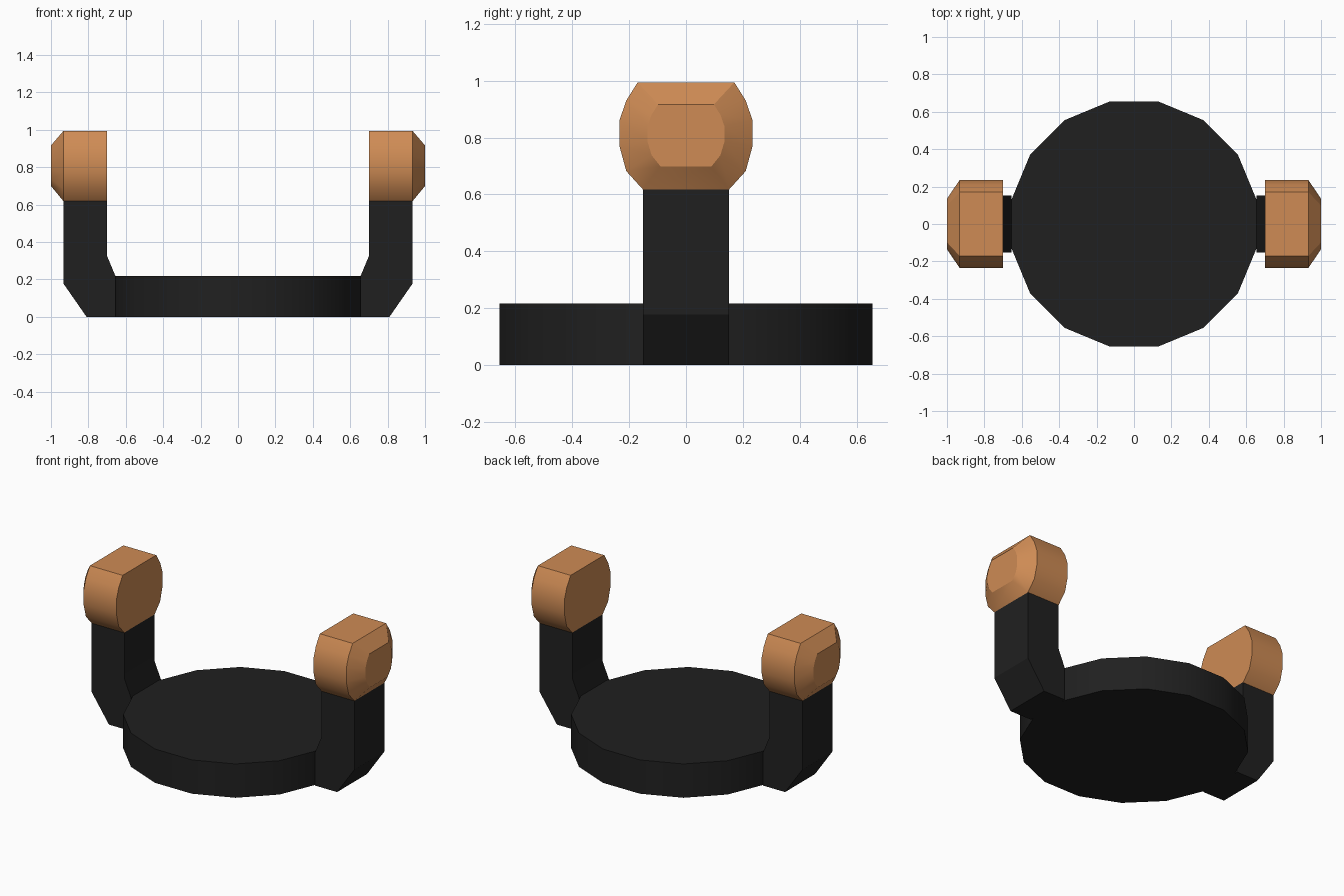
import bpy, bmesh, math

if "Cube" in bpy.data.objects:
    bpy.data.objects.remove(bpy.data.objects["Cube"])


def material(name, colour):
    m = bpy.data.materials.new(name)
    m.diffuse_color = (*colour, 1)
    m.use_nodes = True
    m.node_tree.nodes["Principled BSDF"].inputs["Base Color"].default_value = m.diffuse_color
    return m


BLACK = material("matte black", (0.0145, 0.0145, 0.0145))
COPPER = material("copper", (0.62, 0.26, 0.09))


def loft(name, rings, mat, mirror=False):
    """Skin a list of equal-length rings of points and cap both ends."""
    bm = bmesh.new()
    vs = [[bm.verts.new(p) for p in r] for r in rings]
    n = len(vs[0])
    for a, b in zip(vs, vs[1:]):
        for i in range(n):
            j = (i + 1) % n
            bm.faces.new((a[i], a[j], b[j], b[i]))
    bm.faces.new(vs[0][::-1])
    bm.faces.new(vs[-1])
    bmesh.ops.recalc_face_normals(bm, faces=bm.faces)
    me = bpy.data.meshes.new(name)
    bm.to_mesh(me)
    bm.free()
    me.materials.append(mat)
    ob = bpy.data.objects.new(name, me)
    bpy.context.collection.objects.link(ob)
    bpy.ops.object.select_all(action='DESELECT')
    ob.select_set(True)
    bpy.context.view_layer.objects.active = ob
    bpy.ops.object.shade_smooth_by_angle(angle=math.radians(30))
    if mirror:
        mod = ob.modifiers.new("other_side", 'MIRROR')
        mod.use_axis = (True, False, False)
        mod.use_mirror_merge = False
    return ob


# Round base: 16-sided disc with flats facing the axes
R = 0.655 / math.cos(math.pi / 16)
angles = [(k + 0.5) * math.pi / 8 for k in range(16)]
loft("base_disc", [[(R * math.cos(a), R * math.sin(a), z) for a in angles]
                   for z in (0, 0.217)], BLACK)

# Upright arms: side profile extruded across y
arm = [(0.655, 0), (0.81, 0), (0.933, 0.177), (0.933, 0.62),
       (0.70, 0.62), (0.70, 0.325), (0.655, 0.217)]
loft("upright_arm", [[(x, y, z) for x, z in arm] for y in (-0.152, 0.152)],
     BLACK, mirror=True)

# Knobs: rounded outline, straight section then a tapered outer end
outer = [(0.152, 0.618), (0.21, 0.682), (0.234, 0.77), (0.234, 0.86),
         (0.21, 0.93), (0.17, 0.994)]
inner = [(0.09, 0.699), (0.121, 0.738), (0.135, 0.785), (0.135, 0.84),
         (0.121, 0.88), (0.098, 0.916)]


def ring(x, half):
    return ([(x, y, z) for y, z in half]
            + [(x, -y, z) for y, z in reversed(half)])


loft("knob", [ring(0.70, outer), ring(0.933, outer), ring(1.0, inner)],
     COPPER, mirror=True)
